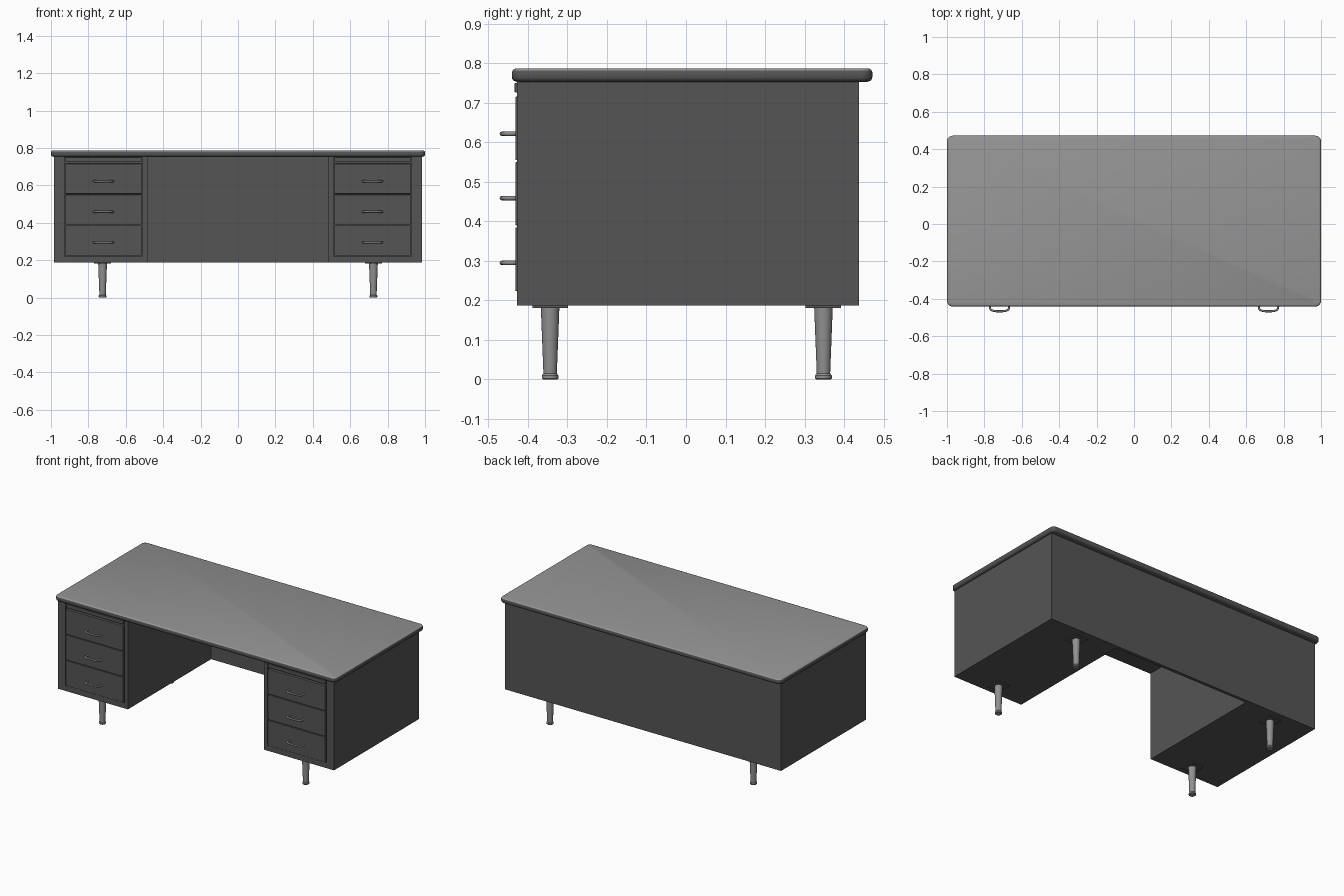
import bpy, bmesh, math
from mathutils import Vector

if "Cube" in bpy.data.objects:
    bpy.data.objects.remove(bpy.data.objects["Cube"])


def material(name, v):
    m = bpy.data.materials.new(name)
    m.diffuse_color = (v, v, v, 1)
    m.use_nodes = True
    m.node_tree.nodes["Principled BSDF"].inputs["Base Color"].default_value = m.diffuse_color
    return m


BODY = material("dark grey steel", 0.09)
TOP = material("light grey top", 0.30)
METAL = material("brushed metal", 0.28)


def add_object(name, bm, *mats):
    bmesh.ops.recalc_face_normals(bm, faces=bm.faces[:])
    me = bpy.data.meshes.new(name)
    bm.to_mesh(me)
    bm.free()
    ob = bpy.data.objects.new(name, me)
    bpy.context.collection.objects.link(ob)
    for m in mats:
        me.materials.append(m)
    return ob


def box(name, x, y, z, mat, bevel=0):
    bm = bmesh.new()
    bmesh.ops.create_cube(bm, size=1)
    for v in bm.verts:
        v.co = Vector([(r[0] + r[1]) / 2 + c * abs(r[1] - r[0]) for r, c in zip((x, y, z), v.co)])
    ob = add_object(name, bm, mat)
    if bevel:
        b = ob.modifiers.new("bevel", 'BEVEL')
        b.width = bevel
        b.segments = 2
    return ob


def loft(name, rings, *mats):
    # Skin a stack of equal-count point rings and cap both ends
    bm = bmesh.new()
    vs = [[bm.verts.new(p) for p in r] for r in rings]
    n = len(vs[0])
    for a, b in zip(vs, vs[1:]):
        for i in range(n):
            bm.faces.new((a[i], a[(i + 1) % n], b[(i + 1) % n], b[i]))
    bm.faces.new(vs[0])
    bm.faces.new(vs[-1])
    return add_object(name, bm, *mats)


def smooth(ob, angle=40):
    bpy.ops.object.select_all(action='DESELECT')
    ob.select_set(True)
    bpy.context.view_layer.objects.active = ob
    bpy.ops.object.shade_smooth_by_angle(angle=math.radians(angle))


def rounded_rect(inset, z, hx=1.0, y0=-0.441, y1=0.472, rad=0.03, seg=6):
    cy, hy, r = (y0 + y1) / 2, (y1 - y0) / 2, rad - inset
    pts = []
    for k, (sx, sy) in enumerate(((1, 1), (-1, 1), (-1, -1), (1, -1))):
        for i in range(seg + 1):
            a = math.pi / 2 * (k + i / seg)
            pts.append((sx * (hx - rad) + r * math.cos(a),
                        cy + sy * (hy - rad) + r * math.sin(a), z))
    return pts


# Desktop: dark rounded rim with a light upper surface
profile = [(0.014, 0.753), (0.005, 0.756), (0.001, 0.761), (0, 0.767),
           (0, 0.777), (0.002, 0.782), (0.005, 0.7855), (0.009, 0.787)]
desktop = loft("desktop", [rounded_rect(i, z) for i, z in profile], BODY, TOP)
for p in desktop.data.polygons:
    p.material_index = int(p.normal.z > 0.6)
smooth(desktop)

# Back panel across the knee space
box("back_panel", (-0.484, 0.484), (0.418, 0.438), (0.187, 0.754), BODY)


def ring(cx, cy, r, z, n=24):
    return [(cx + r * math.cos(2 * math.pi * i / n), cy + r * math.sin(2 * math.pi * i / n), z)
            for i in range(n)]


def handle(name, cx, z):
    # Bow-shaped pull with rounded corners
    cu = bpy.data.curves.new(name, 'CURVE')
    cu.dimensions = '3D'
    cu.bevel_depth = 0.0055
    cu.bevel_resolution = 2
    half = [(0.044, -0.428), (0.050, -0.436), (0.051, -0.449),
            (0.047, -0.458), (0.037, -0.463), (0.018, -0.4665)]
    pts = [(-x, y) for x, y in half] + [(x, y) for x, y in reversed(half)]
    sp = cu.splines.new('POLY')
    sp.points.add(len(pts) - 1)
    for p, (x, y) in zip(sp.points, pts):
        p.co = (cx + x, y, z, 1)
    cu.use_fill_caps = True
    cu.materials.append(METAL)
    bpy.context.collection.objects.link(bpy.data.objects.new(name, cu))


FRONT, INNER = -0.428, -0.412
for side, s in (("left", -1), ("right", 1)):
    def sx(a, b):
        return (min(s * a, s * b), max(s * a, s * b))

    # Pedestal carcass with raised front frame
    box(side + "_pedestal", sx(0.484, 0.983), (INNER, 0.438), (0.187, 0.754), BODY)
    box(side + "_outer_stile", sx(0.928, 0.983), (FRONT, INNER), (0.187, 0.754), BODY)
    box(side + "_inner_stile", sx(0.484, 0.510), (FRONT, INNER), (0.187, 0.754), BODY)
    box(side + "_bottom_rail", sx(0.510, 0.928), (FRONT, INNER), (0.187, 0.222), BODY)

    # Pull-out board and three drawers with handles
    box(side + "_pullout_board", sx(0.515, 0.923), (-0.434, INNER), (0.727, 0.750), BODY, 0.002)
    for i, (z0, z1, hz) in enumerate(((0.555, 0.716, 0.622), (0.390, 0.550, 0.459),
                                      (0.224, 0.385, 0.295))):
        box(f"{side}_drawer_{i + 1}", sx(0.515, 0.923), (-0.432, INNER), (z0, z1), BODY, 0.002)
        handle(f"{side}_handle_{i + 1}", s * 0.719, hz)

    # Tapered legs with mounting plates and foot rings
    for end, y in (("front", -0.344), ("back", 0.348)):
        x = s * 0.724
        box(f"{side}_{end}_leg_plate", (x - 0.045, x + 0.045), (y - 0.045, y + 0.045),
            (0.181, 0.189), BODY)
        leg = loft(f"{side}_{end}_leg", [ring(x, y, r, z) for r, z in (
            (0.018, 0), (0.021, 0.003), (0.021, 0.010), (0.018, 0.014),
            (0.017, 0.015), (0.0235, 0.183))], METAL)
        smooth(leg, 35)
